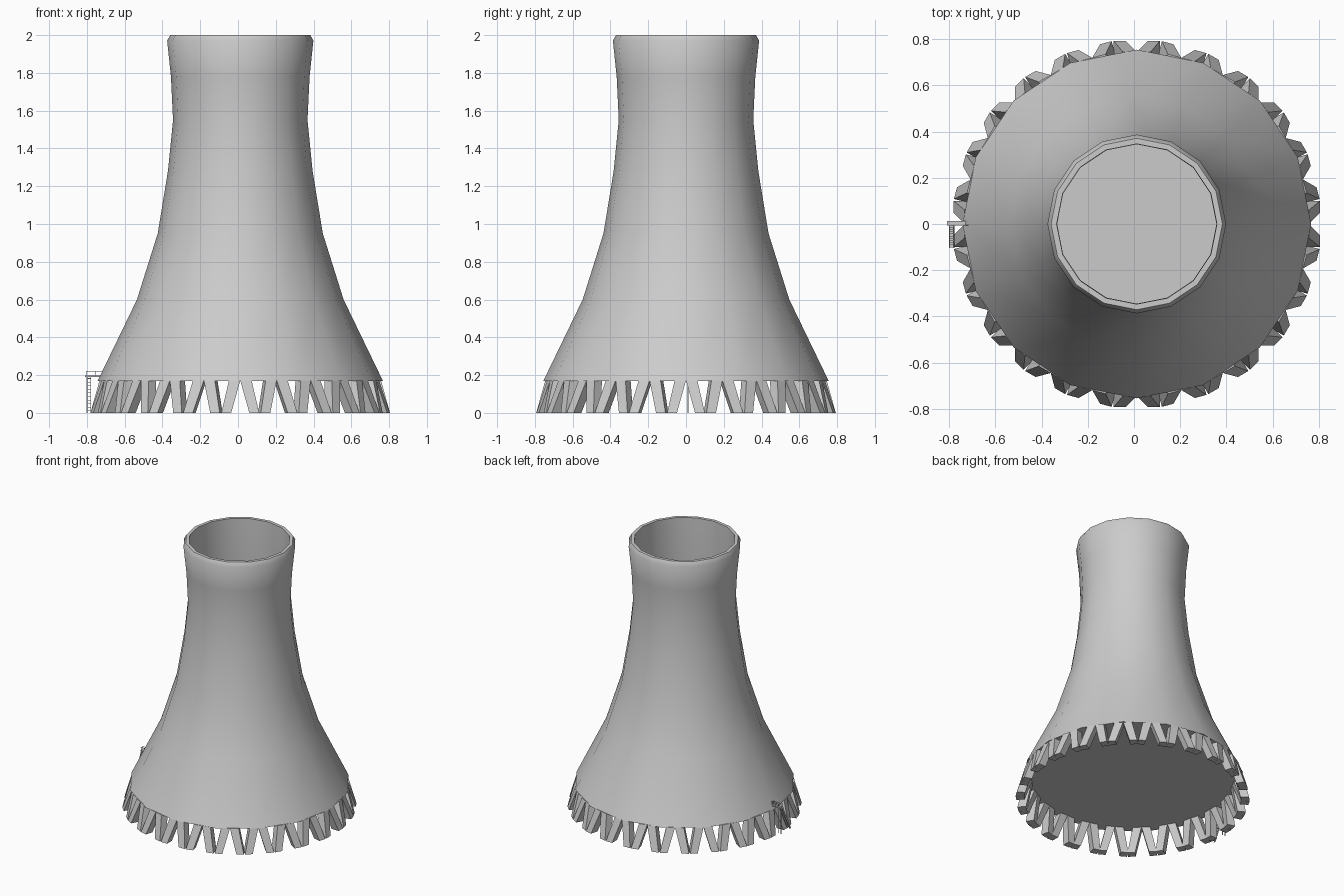
import bpy, bmesh, math
from mathutils import Vector

if "Cube" in bpy.data.objects:
    bpy.data.objects.remove(bpy.data.objects["Cube"])

CX = 0.012          # tower axis, shifted so the stair fits the centred bounds
SIDES = 16
MODULES = 24


def finish(name, bm, smooth=False):
    bmesh.ops.recalc_face_normals(bm, faces=bm.faces)
    me = bpy.data.meshes.new(name)
    bm.to_mesh(me)
    bm.free()
    ob = bpy.data.objects.new(name, me)
    bpy.context.collection.objects.link(ob)
    if smooth:
        bpy.ops.object.select_all(action='DESELECT')
        ob.select_set(True)
        bpy.context.view_layer.objects.active = ob
        bpy.ops.object.shade_smooth_by_angle(angle=math.radians(35))
    return ob


def hexa(bm, bottom, top):
    """Six-sided block between two quads."""
    b = [bm.verts.new(p) for p in bottom]
    t = [bm.verts.new(p) for p in top]
    bm.faces.new(b[::-1])
    bm.faces.new(t)
    for i in range(4):
        j = (i + 1) % 4
        bm.faces.new((b[i], b[j], t[j], t[i]))


def box(bm, x0, x1, y0, y1, z0, z1):
    q = [(x0, y0), (x1, y0), (x1, y1), (x0, y1)]
    hexa(bm, [(x, y, z0) for x, y in q], [(x, y, z1) for x, y in q])


# Tower shell: outer curve, rounded rim, then the inner wall and floor
outer = [(0.755, 0.17), (0.547, 0.60), (0.437, 0.95), (0.383, 1.28),
         (0.356, 1.55), (0.367, 1.78), (0.387, 1.97), (0.371, 2.0)]
inner = [(0.347, 2.0), (0.345, 1.55), (0.370, 1.28), (0.423, 0.95),
         (0.532, 0.60), (0.735, 0.18)]
bm = bmesh.new()
rings = []
for r, z in outer + inner:
    rings.append([bm.verts.new((CX + r * math.cos(math.tau * i / SIDES),
                                r * math.sin(math.tau * i / SIDES), z))
                  for i in range(SIDES)])
for a, b in zip(rings, rings[1:]):
    for i in range(SIDES):
        j = (i + 1) % SIDES
        bm.faces.new((a[i], a[j], b[j], b[i]))
bm.faces.new(rings[0][::-1])
bm.faces.new(rings[-1])
finish("tower_shell", bm, smooth=True)

# Ring of splayed leg pairs carrying the shell
bm = bmesh.new()
for k in range(MODULES):
    ang = math.tau * k / MODULES
    out = Vector((math.cos(ang), math.sin(ang), 0))
    tan = Vector((-math.sin(ang), math.cos(ang), 0))

    def quad(r0, r1, t0, t1, z):
        return [Vector((CX, 0, z)) + out * r + tan * t
                for r, t in ((r0, t0), (r1, t0), (r1, t1), (r0, t1))]

    for s in (-1, 1):
        hexa(bm, quad(0.735, 0.793, s * 0.048, s * 0.1, 0),
             quad(0.69, 0.745, 0, s * 0.06, 0.172))
finish("support_legs", bm)

# Access stair climbing along the left side
bm = bmesh.new()
STEPS = 10
for x in (-0.80, -0.78):
    hexa(bm, [(x - 0.002, -0.105, 0), (x + 0.002, -0.105, 0),
              (x + 0.002, -0.09, 0), (x - 0.002, -0.09, 0)],
         [(x - 0.002, -0.01, 0.19), (x + 0.002, -0.01, 0.19),
          (x + 0.002, 0.005, 0.19), (x - 0.002, 0.005, 0.19)])
for i in range(STEPS):
    f = (i + 0.5) / STEPS
    y, z = -0.1 + 0.095 * f, 0.19 * f
    box(bm, -0.80, -0.78, y - 0.006, y + 0.006, z, z + 0.003)
finish("access_stair", bm)

# Landing reaching the shell, with handrails
bm = bmesh.new()
box(bm, -0.81, -0.715, -0.006, 0.014, 0.19, 0.197)
for y in (-0.005, 0.013):
    box(bm, -0.806, -0.71, y - 0.001, y + 0.001, 0.218, 0.221)
    for i in range(4):
        x = -0.803 + i * 0.025
        box(bm, x - 0.001, x + 0.001, y - 0.001, y + 0.001, 0.195, 0.22)
for x in (-0.80, -0.78):
    box(bm, x - 0.002, x + 0.002, 0.009, 0.013, 0, 0.192)
finish("landing_and_rails", bm)
